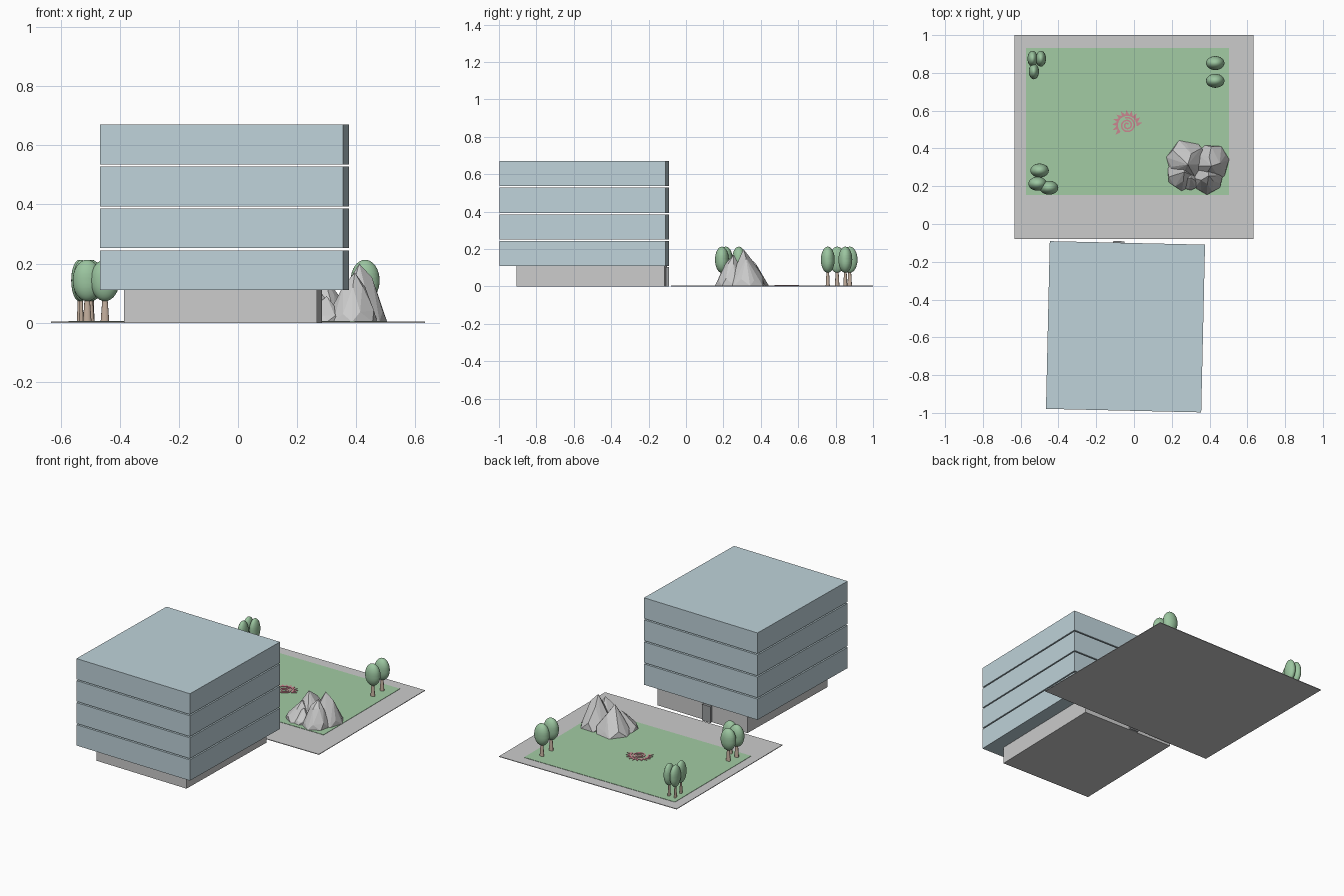
import bpy, bmesh, math, random
from mathutils import Vector, Matrix

if "Cube" in bpy.data.objects:
    bpy.data.objects.remove(bpy.data.objects["Cube"])

random.seed(4)


def material(name, r, g, b):
    m = bpy.data.materials.new(name)
    m.diffuse_color = (r, g, b, 1)
    m.use_nodes = True
    m.node_tree.nodes["Principled BSDF"].inputs["Base Color"].default_value = m.diffuse_color
    return m


GLASS = material("blue_glass", 0.52, 0.65, 0.70)
GRASS = material("grass_green", 0.36, 0.60, 0.37)
LEAF = material("leaf_green", 0.33, 0.56, 0.35)
BARK = material("bark_brown", 0.55, 0.43, 0.34)
RED = material("ornament_red", 0.60, 0.24, 0.28)
DARK = material("door_dark", 0.33, 0.34, 0.35)


def finish(name, bm, mat=None):
    bmesh.ops.recalc_face_normals(bm, faces=bm.faces[:])
    me = bpy.data.meshes.new(name)
    bm.to_mesh(me)
    bm.free()
    ob = bpy.data.objects.new(name, me)
    bpy.context.collection.objects.link(ob)
    if mat:
        me.materials.append(mat)
    return ob


def box(name, x, y, z0, z1, w, d, mat=None, turn=0):
    bm = bmesh.new()
    bmesh.ops.create_cube(bm, size=1, matrix=Matrix.Diagonal((w, d, z1 - z0, 1)))
    ob = finish(name, bm, mat)
    ob.location = (x, y, (z0 + z1) / 2)
    ob.rotation_euler.z = math.radians(turn)
    return ob


def ribbon(name, inner, outer, z0, z1, mat):
    """Flat band between two matching edge lines, given thickness."""
    bm = bmesh.new()
    a = [bm.verts.new((x, y, z0)) for x, y in inner]
    b = [bm.verts.new((x, y, z0)) for x, y in outer]
    for i in range(len(a) - 1):
        bm.faces.new((a[i], a[i + 1], b[i + 1], b[i]))
    top = bmesh.ops.extrude_face_region(bm, geom=bm.faces[:])["geom"]
    bmesh.ops.translate(bm, vec=(0, 0, z1 - z0),
                        verts=[v for v in top if isinstance(v, bmesh.types.BMVert)])
    return finish(name, bm, mat)


# Paved yard and lawn
box("paving", 0, 0.46, 0, 0.004, 1.265, 1.08)
box("lawn", -0.035, 0.542, 0.002, 0.006, 1.075, 0.777, GRASS)

# Building, turned slightly: four storeys with open gaps over a smaller base
TURN = -1.3
box("ground_floor", -0.05, -0.503, 0, 0.11, 0.652, 0.79, None, TURN)
for i in range(4):
    z = 0.11 + i * 0.142
    box(f"storey_{i + 1}", -0.045, -0.544, z, z + 0.134, 0.822, 0.888, GLASS, TURN)
box("door", -0.08, -0.1, 0, 0.105, 0.06, 0.018, DARK, TURN)


# Trees: flared trunk with an oval crown
def tree(n, x, y, rx, ry):
    bm = bmesh.new()
    bmesh.ops.create_cone(bm, cap_ends=True, segments=12, radius1=0.3, radius2=0.15,
                          depth=0.1, matrix=Matrix.Translation((0, 0, 0.052)))
    trunk = finish(f"trunk_{n}", bm, BARK)
    bm = bmesh.new()
    bmesh.ops.create_uvsphere(bm, u_segments=24, v_segments=16, radius=1,
                              matrix=Matrix.Translation((0, 0, 0.143))
                              @ Matrix.Diagonal((1, 1, 0.07, 1)))
    crown = finish(f"crown_{n}", bm, LEAF)
    for ob in (trunk, crown):
        ob.location = (x, y, 0)
        ob.scale = (rx, ry, 1)
        for p in ob.data.polygons:
            p.use_smooth = len(p.vertices) < 5


wide, narrow = (0.049, 0.037), (0.027, 0.042)
spots = [(-0.537, 0.875, narrow), (-0.493, 0.875, narrow), (-0.530, 0.808, narrow),
         (0.43, 0.852, wide), (0.43, 0.758, wide),
         (-0.50, 0.283, wide), (-0.51, 0.213, wide), (-0.45, 0.192, wide)]
for n, (x, y, size) in enumerate(spots, 1):
    tree(n, x, y, *size)


# Rock pile: overlapping faceted crags
def crag(n, x, y, r, h, lean=(0, 0)):
    bm = bmesh.new()
    phase = random.random()
    for k, (t, s) in enumerate([(0, 1), (0.2, 0.87), (0.6, 0.46)]):
        for i in range(7):
            a = (i + phase + k * 0.5 + random.uniform(-0.15, 0.15)) * math.tau / 7
            q = r * s * random.uniform(0.9, 1.04)
            z = h * t * (random.uniform(0.7, 1.25) if k else 1)
            bm.verts.new((x + q * math.cos(a) + lean[0] * t,
                          y + q * math.sin(a) + lean[1] * t, 0.003 + z))
    bm.verts.new((x + lean[0], y + lean[1], h))
    hull = bmesh.ops.convex_hull(bm, input=bm.verts[:])
    inside = [v for v in hull["geom_interior"] if isinstance(v, bmesh.types.BMVert)]
    bmesh.ops.delete(bm, geom=inside, context='VERTS')
    finish(f"rock_{n}", bm)


rocks = [(0.285, 0.335, 0.115, 0.172, (0, -0.02)), (0.41, 0.322, 0.103, 0.20, (0, -0.015)),
         (0.255, 0.265, 0.09, 0.12, (0.01, 0.01)), (0.385, 0.245, 0.09, 0.17, (0.01, 0.01)),
         (0.30, 0.235, 0.06, 0.09, (0, 0.01))]
for n, rock in enumerate(rocks, 1):
    crag(n, *rock)

# Red spiral sun ornament lying on the lawn
CX, CY = -0.036, 0.523


def polar(r, a):
    return (CX + r * math.cos(a), CY + r * math.sin(a))


steps = [i / 56 for i in range(57)]
swirl = [(0.008 + 0.034 * t, 2.2 * math.tau * t + 0.6) for t in steps]
ribbon("spiral", [polar(r - 0.0045, a) for r, a in swirl],
       [polar(r + 0.0035, a) for r, a in swirl], 0.004, 0.009, RED)
# Outer flame ring: valleys and leaning tips alternate along the arc
inner, outer = [], []
for i in range(23):
    a = math.radians(-5 + i * 230 / 22)
    inner.append(polar(0.049, a))
    outer.append(polar(0.08, a + 0.08) if i % 2 else polar(0.056, a))
ribbon("flame_ring", inner, outer, 0.004, 0.009, RED)
